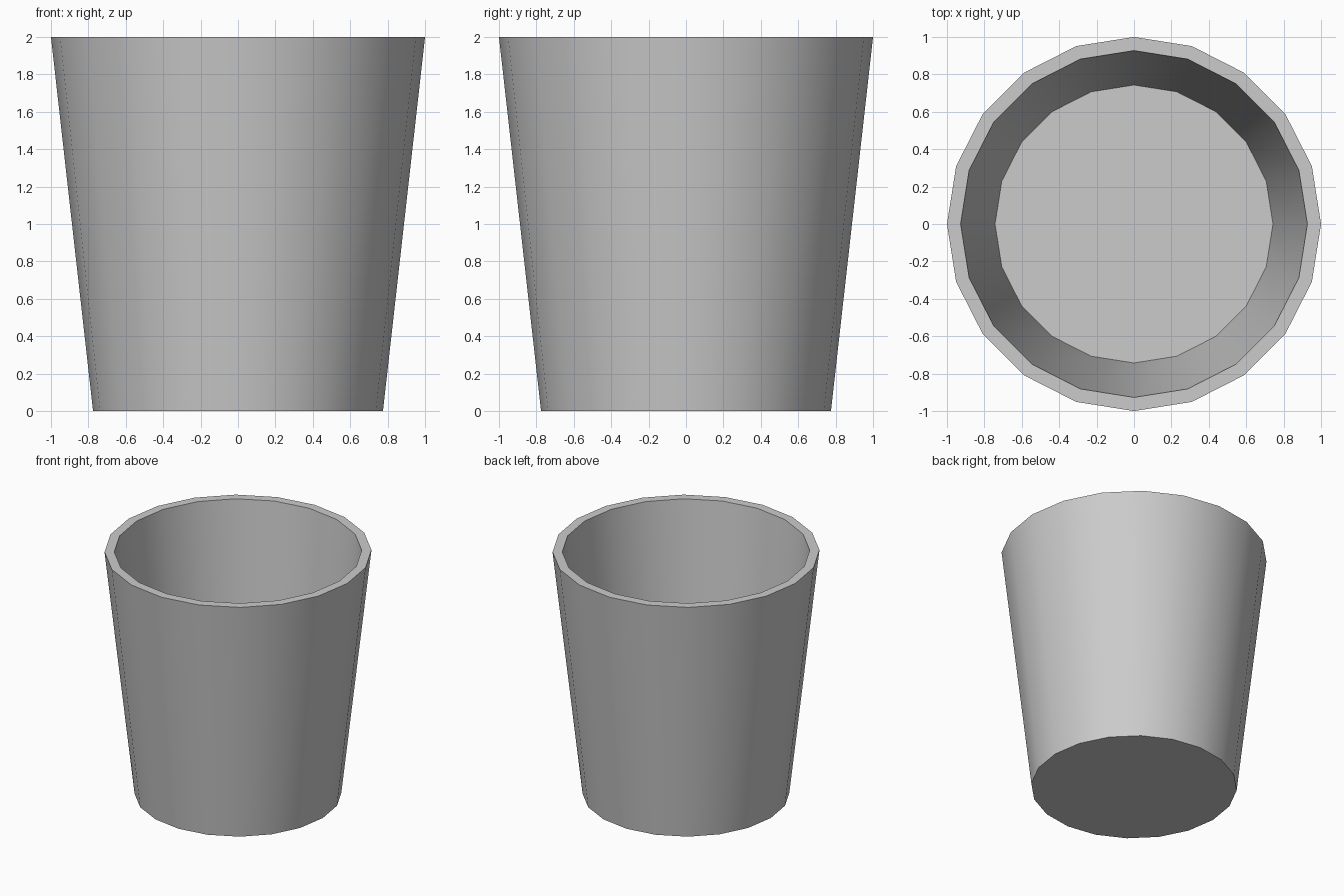
import bpy, bmesh
from math import cos, sin, tau, radians

if "Cube" in bpy.data.objects:
    bpy.data.objects.remove(bpy.data.objects["Cube"])

SIDES = 20
# Outer base, outer rim, inner rim, inner floor as (radius, height)
PROFILE = [(0.775, 0.0), (1.0, 2.0), (0.927, 2.0), (0.743, 0.07)]

bm = bmesh.new()
rings = [[bm.verts.new((r * cos(tau * i / SIDES), r * sin(tau * i / SIDES), z))
          for i in range(SIDES)] for r, z in PROFILE]

# Outer wall, rim and inner wall
for low, high in zip(rings, rings[1:]):
    for i in range(SIDES):
        j = (i + 1) % SIDES
        bm.faces.new((low[i], low[j], high[j], high[i]))

# Underside and inside floor
bm.faces.new(rings[0][::-1])
bm.faces.new(rings[-1])
bmesh.ops.recalc_face_normals(bm, faces=bm.faces[:])

mesh = bpy.data.meshes.new("cup")
bm.to_mesh(mesh)
bm.free()
cup = bpy.data.objects.new("cup", mesh)
bpy.context.collection.objects.link(cup)

# Smooth round walls with crisp rim and base edges
bpy.context.view_layer.objects.active = cup
cup.select_set(True)
bpy.ops.object.shade_smooth_by_angle(angle=radians(30))
